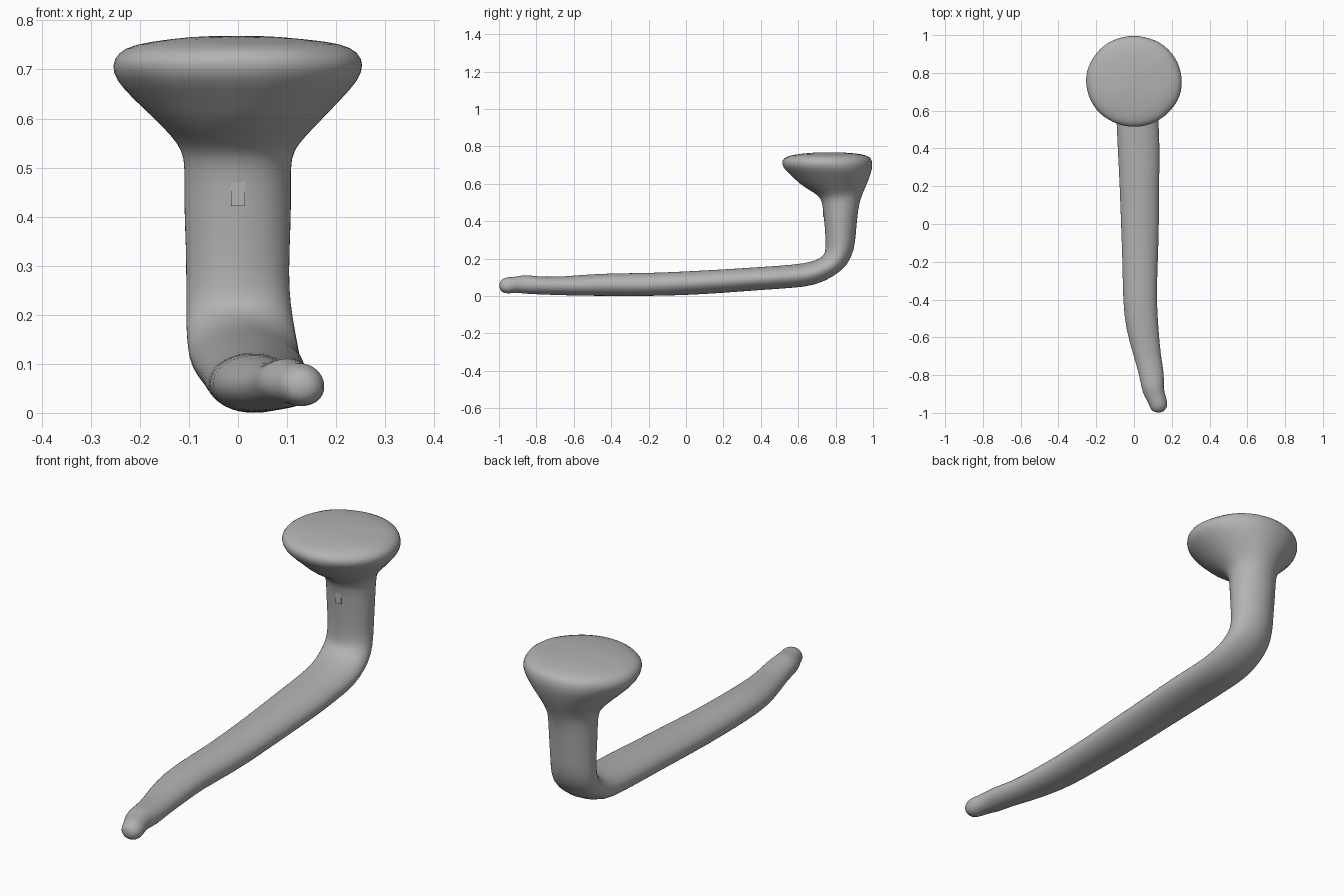
import bpy
import bmesh
import math
from mathutils import Vector, noise

default_cube = bpy.data.objects.get("Cube")
if default_cube:
    bpy.data.objects.remove(default_cube, do_unlink=True)

SIDES = 28

# One plain grey for the whole model
grey = bpy.data.materials.new("plain grey")
grey.use_nodes = True
colour = (0.45, 0.45, 0.45, 1.0)
grey.diffuse_color = colour
grey.node_tree.nodes["Principled BSDF"].inputs["Base Color"].default_value = colour

# Shaft lying along the ground: y, left edge x, right edge x, bottom z, top z
shaft = [
    (-.998, .115, .145, .04, .07),
    (-.985, .09, .17, .018, .09),
    (-.95, .08, .182, .01, .102),
    (-.91, .055, .168, .02, .1),
    (-.87, .04, .155, .012, .114),
    (-.8, .03, .162, .01, .105),
    (-.7, 0, .14, .004, .1),
    (-.55, -.045, .13, 0, .115),
    (-.4, -.058, .12, 0, .121),
    (-.2, -.06, .127, 0, .121),
    (0, -.07, .135, .004, .131),
    (.2, -.075, .13, .018, .143),
    (.4, -.085, .138, .03, .155),
    (.58, -.095, .128, .043, .167),
]

# Elbow: inner point (y, z), outer point (y, z), left edge x, right edge x
elbow = [
    (.67, .182, .69, .055, -.1, .125),
    (.72, .202, .79, .102, -.105, .12),
    (.742, .225, .865, .165, -.105, .112),
]

# Upright and flared head: z, front y, back y, half width
upright = [
    (.25, .748, .9, .105),
    (.33, .744, .908, .107),
    (.42, .736, .915, .109),
    (.5, .728, .928, .109),
    (.535, .71, .938, .115),
    (.565, .66, .95, .138),
    (.6, .605, .968, .172),
    (.64, .568, .985, .212),
    (.68, .522, .998, .25),
    (.71, .51, 1.0, .258),
    (.735, .517, .994, .247),
    (.752, .55, .972, .215),
    (.763, .62, .91, .14),
    (.768, .69, .83, .06),
]


def ring(bm, inner, outer, left, right):
    """Oval ring spanning two (y, z) points and two x limits."""
    a, b = Vector((0, *inner)), Vector((0, *outer))
    centre = (a + b) / 2 + Vector(((left + right) / 2, 0, 0))
    across = Vector(((right - left) / 2, 0, 0))
    up = (a - b) / 2
    verts = []
    for i in range(SIDES):
        angle = math.tau * i / SIDES
        point = centre + across * math.cos(angle) + up * math.sin(angle)
        # Slight hand-worked unevenness
        point += noise.noise_vector(point * 9) * 0.004
        point.z = max(point.z, 0)
        verts.append(bm.verts.new(point))
    return verts


bm = bmesh.new()
rings = []
for y, left, right, bottom, top in shaft:
    rings.append(ring(bm, (y, top), (y, bottom), left, right))
for iy, iz, oy, oz, left, right in elbow:
    rings.append(ring(bm, (iy, iz), (oy, oz), left, right))
for z, front, back, half in upright:
    rings.append(ring(bm, (front, z), (back, z), -half, half))

# Skin neighbouring rings and close both ends
for low, high in zip(rings, rings[1:]):
    for i in range(SIDES):
        j = (i + 1) % SIDES
        bm.faces.new((low[i], low[j], high[j], high[i]))
bm.faces.new(rings[0])
bm.faces.new(rings[-1])
bmesh.ops.recalc_face_normals(bm, faces=bm.faces)

mesh = bpy.data.meshes.new("bent_shaft_with_head")
bm.to_mesh(mesh)
bm.free()
mesh.materials.append(grey)
body = bpy.data.objects.new("bent_shaft_with_head", mesh)
bpy.context.collection.objects.link(body)

smooth = body.modifiers.new("rounding", "SUBSURF")
smooth.levels = smooth.render_levels = 1

bpy.ops.object.select_all(action="DESELECT")
body.select_set(True)
bpy.context.view_layer.objects.active = body
bpy.ops.object.shade_smooth()

# Thin raised seam on the front of the upright, just under the head
bpy.ops.mesh.primitive_cube_add(size=1, location=(0, .738, .472))
seam = bpy.context.object
seam.name = "front_seam"
seam.scale = (.028, .012, .1)
seam.data.materials.append(grey)
